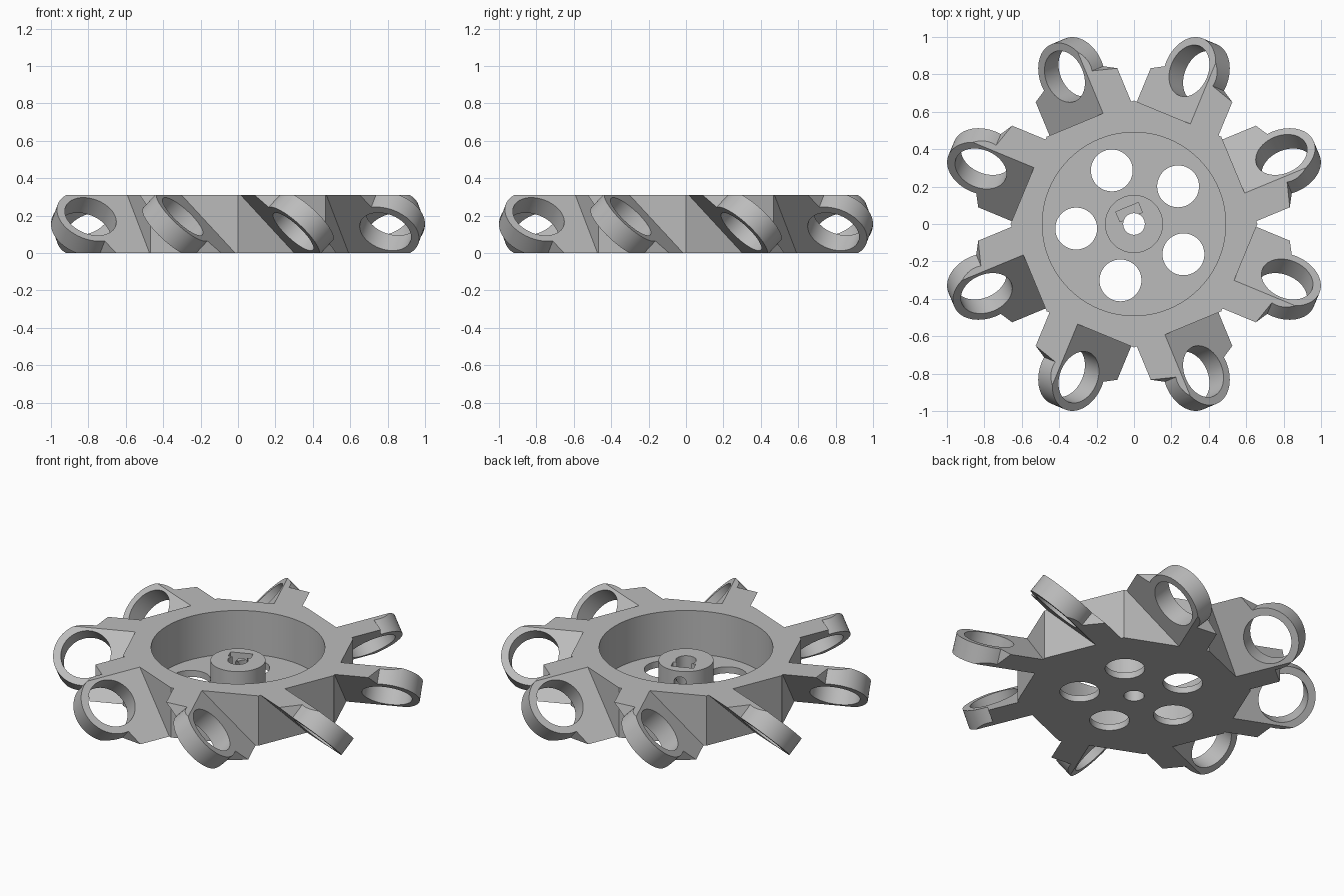
import bpy, bmesh
from math import pi, cos, sin, radians
from mathutils import Matrix, Vector

cube = bpy.data.objects.get("Cube")
if cube:
    bpy.data.objects.remove(cube, do_unlink=True)

HEIGHT = 0.31
CORNER = 0.66            # octagon corner radius
ROLLER = 0.87            # distance of roller rings from the axle
THICK = 0.115            # arm plate thickness
SCREW = radians(112.5)   # direction of the set screw

grey = bpy.data.materials.new("plain grey")
grey.use_nodes = True
colour = (0.5, 0.5, 0.5, 1)
grey.diffuse_color = colour
grey.node_tree.nodes["Principled BSDF"].inputs["Base Color"].default_value = colour


def prism(name, outline, z0, z1, matrix=Matrix()):
    """Extrude a flat outline from z0 to z1, then place it."""
    bm = bmesh.new()
    face = bm.faces.new([bm.verts.new((x, y, z0)) for x, y in outline])
    grown = bmesh.ops.extrude_face_region(bm, geom=[face])["geom"]
    verts = [v for v in grown if isinstance(v, bmesh.types.BMVert)]
    bmesh.ops.translate(bm, verts=verts, vec=(0, 0, z1 - z0))
    bmesh.ops.transform(bm, matrix=matrix, verts=bm.verts)
    bmesh.ops.recalc_face_normals(bm, faces=bm.faces)
    mesh = bpy.data.meshes.new(name)
    bm.to_mesh(mesh)
    bm.free()
    mesh.materials.append(grey)
    obj = bpy.data.objects.new(name, mesh)
    bpy.context.collection.objects.link(obj)
    return obj


def circle(radius, sides, x=0, y=0):
    return [(x + radius * cos(2 * pi * i / sides), y + radius * sin(2 * pi * i / sides))
            for i in range(sides)]


def combine(target, tool, operation):
    """Apply a boolean and throw the tool away."""
    mod = target.modifiers.new(operation, "BOOLEAN")
    mod.operation, mod.solver, mod.object = operation, "EXACT", tool
    bpy.context.view_layer.objects.active = target
    bpy.ops.object.modifier_apply(modifier=mod.name)
    bpy.data.objects.remove(tool, do_unlink=True)


def slice_flat(obj):
    """Trim an object flush with the top and bottom of the wheel."""
    bm = bmesh.new()
    bm.from_mesh(obj.data)
    for z, side in ((0, -1), (HEIGHT, 1)):
        bmesh.ops.bisect_plane(bm, geom=bm.verts[:] + bm.edges[:] + bm.faces[:],
                               plane_co=(0, 0, z), plane_no=(0, 0, side), clear_outer=True)
        rim = [e for e in bm.edges if e.is_boundary]
        bmesh.ops.holes_fill(bm, edges=rim, sides=0)
    bmesh.ops.recalc_face_normals(bm, faces=bm.faces)
    bm.to_mesh(obj.data)
    bm.free()


# Octagonal body
wheel = prism("wheel_hub", circle(CORNER, 8), 0, HEIGHT)

# Eight arms: plates tilted 45 degrees, each ending in a ring
arc = [radians(-98.6 + 197.2 * i / 40) for i in range(41)]
outline = [(0.55, -0.285), (0.8, -0.285)]
outline += [(ROLLER + 0.187 * cos(a), 0.187 * sin(a)) for a in arc]
outline += [(0.8, 0.285), (0.55, 0.285)]
tilt = Matrix.Translation((0, 0, HEIGHT / 2)) @ Matrix.Rotation(-pi / 4, 4, "X")
arm = prism("arm", outline, -THICK / 2, THICK / 2, tilt)
slice_flat(arm)
combine(arm, prism("ring_hole", circle(0.143, 48, ROLLER), -0.3, 0.3, tilt), "DIFFERENCE")
for i in range(8):
    copy = bpy.data.objects.new("arm_copy", arm.data.copy())
    bpy.context.collection.objects.link(copy)
    copy.data.transform(Matrix.Rotation(radians(22.5 + 45 * i), 4, "Z"))
    combine(wheel, copy, "UNION")
bpy.data.objects.remove(arm, do_unlink=True)

# Round recess with the central boss
combine(wheel, prism("recess", circle(0.49, 96), 0.04, 0.5), "DIFFERENCE")
combine(wheel, prism("boss", circle(0.155, 64), 0.02, 0.23), "UNION")

# Axle bore and five lightening holes in the floor
combine(wheel, prism("bore", circle(0.058, 32), -0.1, 0.5), "DIFFERENCE")
for i in range(5):
    a = radians(40.5 + 72 * i)
    hole = prism("floor_hole", circle(0.112, 48, 0.31 * cos(a), 0.31 * sin(a)), -0.1, 0.2)
    combine(wheel, hole, "DIFFERENCE")

# Nut slot and set screw hole in the boss
turn = Matrix.Rotation(SCREW, 4, "Z")
slot = [(0.04, -0.065), (0.097, -0.065), (0.097, 0.065), (0.04, 0.065)]
combine(wheel, prism("nut_slot", slot, 0.1, 0.5, turn), "DIFFERENCE")
along = turn @ Matrix.Translation((0, 0, 0.16)) @ Matrix.Rotation(pi / 2, 4, "Y")
combine(wheel, prism("screw_hole", circle(0.036, 24), 0.02, 0.2, along), "DIFFERENCE")

# Smooth the round walls, keep edges crisp
bpy.ops.object.select_all(action="DESELECT")
wheel.select_set(True)
bpy.context.view_layer.objects.active = wheel
bpy.ops.object.shade_smooth_by_angle(angle=radians(30))
